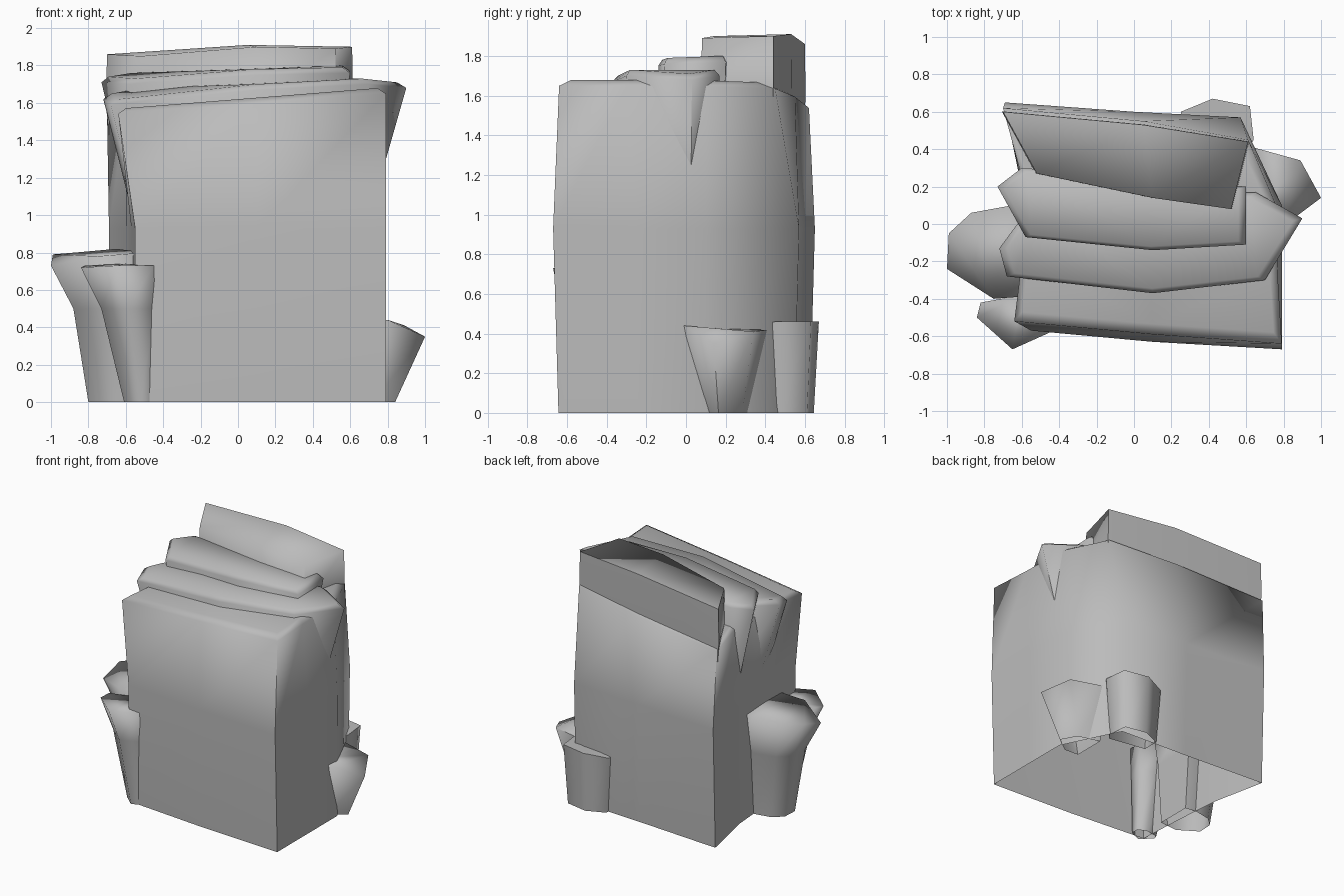
import bpy
import bmesh
from math import radians

cube = bpy.data.objects.get("Cube")
if cube:
    bpy.data.objects.remove(cube, do_unlink=True)

GREY = (0.5, 0.5, 0.5, 1)
stone = bpy.data.materials.new("grey stone")
stone.use_nodes = True
stone.diffuse_color = GREY
stone.node_tree.nodes["Principled BSDF"].inputs["Base Color"].default_value = GREY


def scaled(ring, anchor, s, z):
    """Copy a ring at height z, shrunk towards an anchor in plan."""
    ax, ay = anchor
    return [(ax + (x - ax) * s, ay + (y - ay) * s, z) for x, y, _ in ring]


def bevelled(ring, drop):
    """Lower the rim of a ring and add a smaller ring on top of it."""
    cx = sum(p[0] for p in ring) / len(ring)
    cy = sum(p[1] for p in ring) / len(ring)
    rim = [(x, y, z - drop) for x, y, z in ring]
    cap = [(cx + (x - cx) * 0.94, cy + (y - cy) * 0.9, z) for x, y, z in ring]
    return [rim, cap]


def loft(name, rings):
    """Skin rings from bottom to top, open below and capped above."""
    bm = bmesh.new()
    rows = [[bm.verts.new(p) for p in ring] for ring in rings]
    n = len(rows[0])
    for low, high in zip(rows, rows[1:]):
        for i in range(n):
            j = (i + 1) % n
            bm.faces.new((low[i], low[j], high[j], high[i]))
    cap = bm.faces.new(rows[-1])
    bm.normal_update()
    rim = set(cap.edges)
    # Rear rims and hard vertical corners stay crisp, the rest is worn smooth
    for e in bm.edges:
        if len(e.link_faces) < 2:
            continue
        if e in rim:
            e.smooth = (e.verts[0].co.y + e.verts[1].co.y) / 2 < 0.3
        else:
            e.smooth = e.calc_face_angle() < radians(75)
    for f in bm.faces:
        f.smooth = True
    bmesh.ops.triangulate(bm, faces=[cap])
    mesh = bpy.data.meshes.new(name)
    bm.to_mesh(mesh)
    bm.free()
    mesh.materials.append(stone)
    obj = bpy.data.objects.new(name, mesh)
    bpy.context.collection.objects.link(obj)


# Main block: bulging waist and a tilted top
waist = [(-.55, -.57, 0), (.1, -.63, 0), (.79, -.67, 0), (.79, -.25, 0), (.79, .1, 0),
         (.57, .57, 0), (0, .6, 0), (-.69, .65, 0), (-.6, .2, 0), (-.57, -.2, 0)]
crown = [(-.64, -.52), (.1, -.59), (.79, -.64), (.77, -.3), (.76, .1),
         (.61, .45), (.05, .55), (-.7, .62), (-.6, .25), (-.6, -.2)]
crown = [(x, y, 1.62 + 0.075 * x) for x, y in crown]
foot = [(x, y * 0.96, 0) for x, y, _ in waist]
loft("main_block", [foot, scaled(waist, (0, 0), 1, 0.93)] + bevelled(crown, 0.03))

# Stepped slabs rising towards the back
front_step = [(-.68, -.28, 1.62), (.1, -.37, 1.7), (.7, -.3, 1.73), (.9, .03, 1.71),
              (.65, .17, 1.73), (-.55, .1, 1.68), (-.72, -.13, 1.65)]
loft("front_step", [scaled(front_step, (0, 0), 0.8, 1.05)] + bevelled(front_step, 0.03))

middle_step = [(-.58, -.07, 1.73), (.1, -.14, 1.78), (.6, -.11, 1.79),
               (.6, .2, 1.8), (-.6, .3, 1.76), (-.73, .2, 1.74)]
loft("middle_step", [scaled(middle_step, (0, .1), 0.8, 1.1)] + bevelled(middle_step, 0.03))

back_slab = [(-.7, .6, 1.86), (-.52, .27, 1.85), (.1, .14, 1.9),
             (.52, .08, 1.89), (.61, .44, 1.9), (.05, .53, 1.91)]
loft("back_slab", [scaled(back_slab, (0, .35), 0.93, 1.0),
                   scaled(back_slab, (0, .35), 1.01, 1.6), back_slab])

# Small stones around the foot: rim, anchor in plan, then (height, shrink) levels
stones = {
    "right_stone": ([(-1, -.24, .73), (-.75, -.4, .78), (-.5, -.38, .8), (-.5, .08, .8),
                     (-.65, .1, .82), (-.87, .06, .8), (-.99, -.05, .79)],
                    (-.5, -.15), [(0, .6), (.5, .76)]),
    "front_right_stone": ([(-.84, -.5, .72), (-.65, -.67, .73), (-.45, -.58, .73),
                           (-.45, -.45, .73), (-.6, -.38, .74), (-.82, -.42, .73)],
                          (-.42, -.5), [(0, .45), (.5, .74)]),
    "left_stone": ([(.6, 0, .44), (.8, -.01, .44), (1, .14, .35), (.89, .34, .41),
                    (.6, .42, .42)], (.6, .2), [(0, .6)]),
    "back_left_stone": ([(.25, .6, .44), (.25, .45, .44), (.6, .39, .45), (.64, .45, .46),
                         (.62, .63, .46), (.42, .67, .46)], (.45, .5), [(0, .85)]),
}
for name, (rim, anchor, levels) in stones.items():
    loft(name, [scaled(rim, anchor, s, z) for z, s in levels] + [rim])
